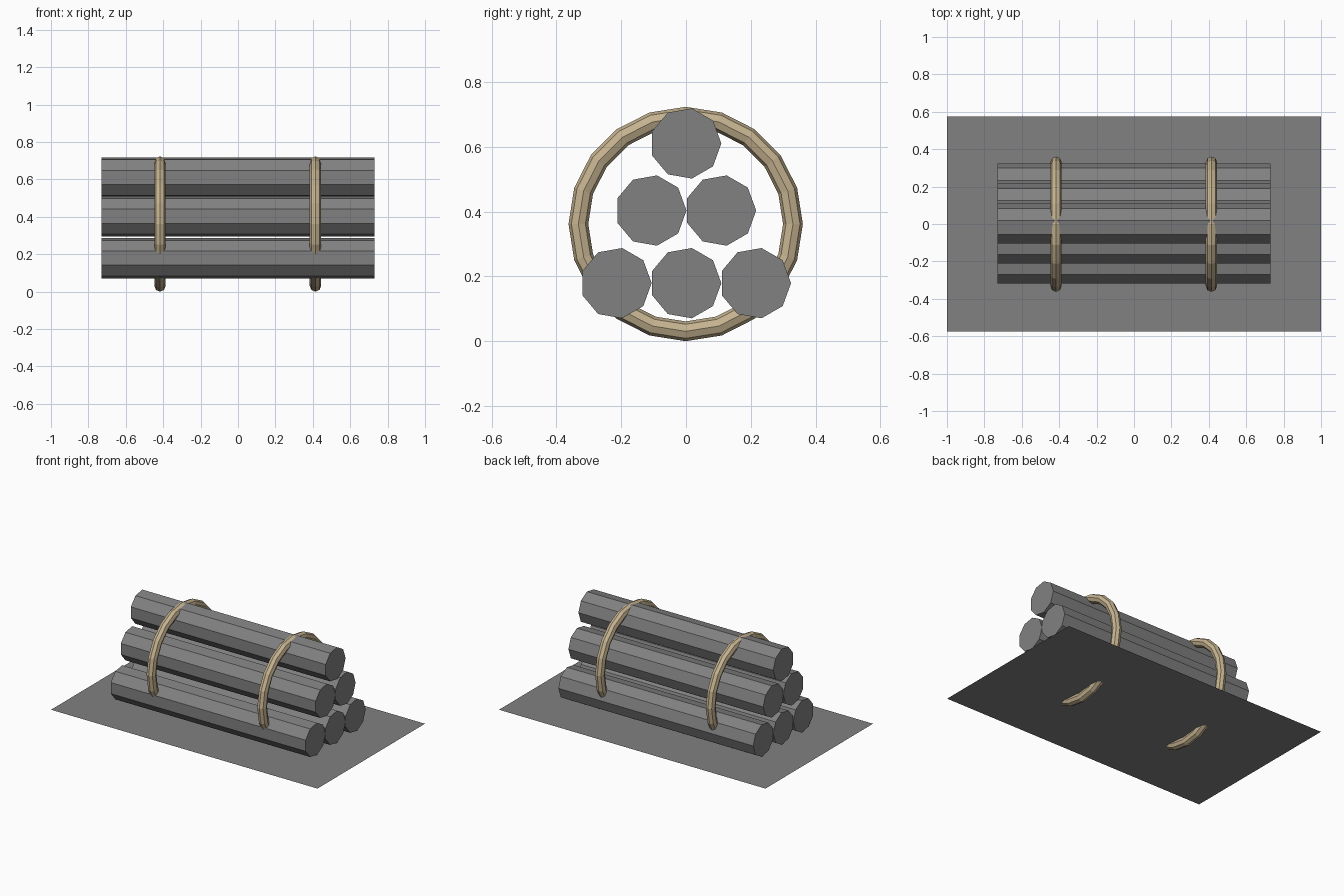
import bpy
from math import pi

old = bpy.data.objects.get("Cube")
if old:
    bpy.data.objects.remove(old, do_unlink=True)


def make_material(name, colour):
    mat = bpy.data.materials.new(name)
    mat.use_nodes = True
    mat.diffuse_color = colour
    mat.node_tree.nodes["Principled BSDF"].inputs["Base Color"].default_value = colour
    return mat


def finish(name, mat):
    obj = bpy.context.object
    obj.name = name
    obj.data.name = name
    obj.data.materials.append(mat)
    return obj


grey = make_material("plain grey", (0.22, 0.22, 0.22, 1))
tan = make_material("rope tan", (0.56, 0.45, 0.28, 1))

LOG_RADIUS = 0.11
LOG_LENGTH = 1.462
SPACING = 0.215

# Ground sheet
bpy.ops.mesh.primitive_plane_add(size=2, location=(0, 0, 0.058))
sheet = finish("ground_sheet", grey)
sheet.scale.y = 0.576

# Pyramid of nine-sided logs: three, two, one
for row, height in enumerate((0.179, 0.403, 0.61)):
    count = 3 - row
    for i in range(count):
        y = (i - (count - 1) / 2) * SPACING - 0.001
        bpy.ops.mesh.primitive_cylinder_add(
            vertices=9, radius=LOG_RADIUS, depth=LOG_LENGTH,
            location=(0, y, height), rotation=(0, pi / 2, 0))
        finish(f"log_row{row + 1}_{i + 1}", grey)

# Rope hoops around the stack
for side, x in (("right", -0.417), ("left", 0.414)):
    bpy.ops.mesh.primitive_torus_add(
        major_segments=20, minor_segments=8,
        major_radius=0.331, minor_radius=0.0305,
        location=(x, -0.001, 0.3615), rotation=(0, pi / 2, 0))
    finish(f"rope_hoop_{side}", tan)
